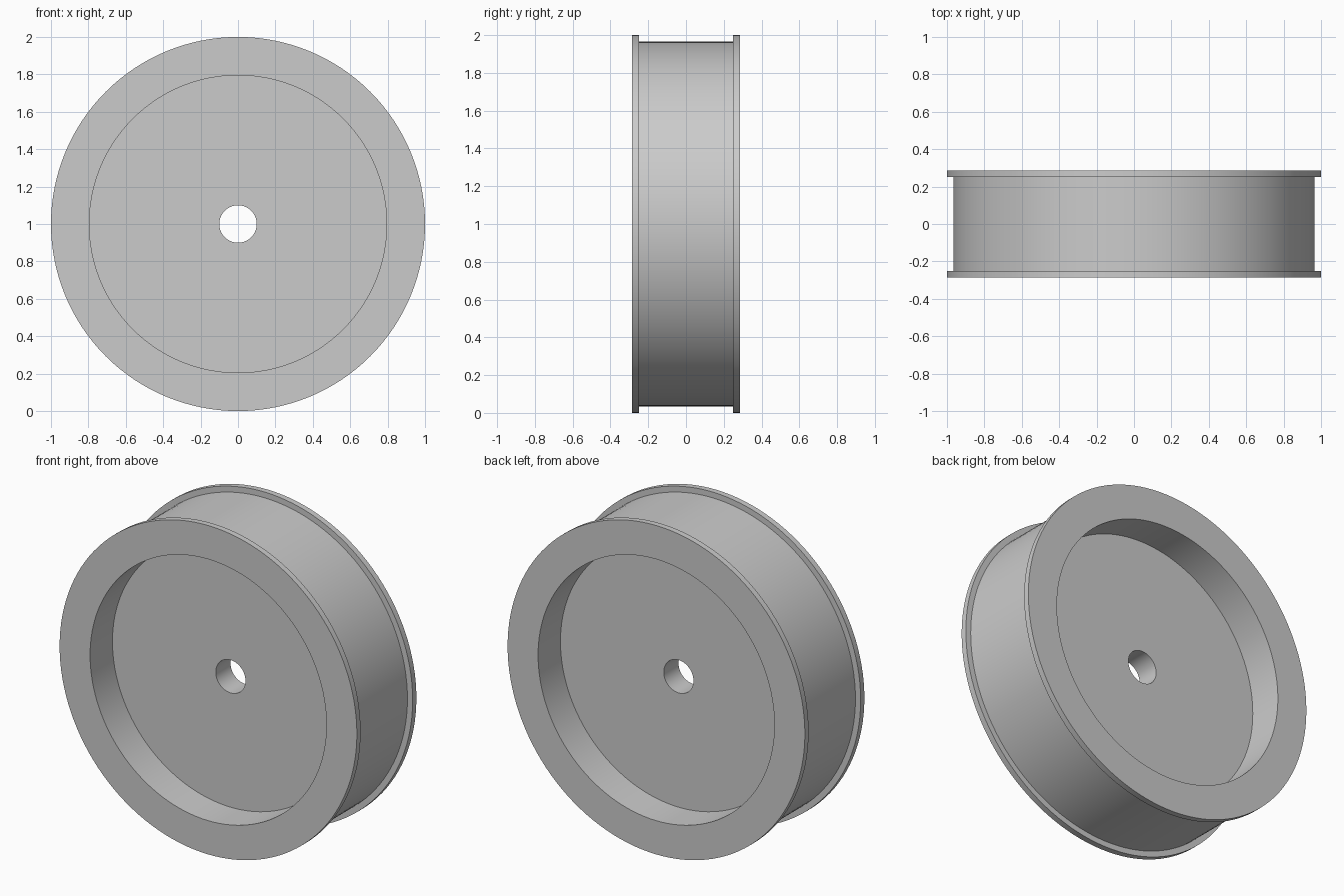
import bpy
import bmesh
import math
from mathutils import Matrix, Vector

cube = bpy.data.objects.get("Cube")
if cube:
    bpy.data.objects.remove(cube, do_unlink=True)

SEGMENTS = 128
RIM, DRUM, RECESS, BORE = 1.0, 0.965, 0.795, 0.1
HALF_WIDTH, HALF_DRUM, HALF_WEB = 0.286, 0.25, 0.071

grey = bpy.data.materials.new("plain_grey")
grey.use_nodes = True
colour = (0.6, 0.6, 0.6, 1)
grey.diffuse_color = colour
grey.node_tree.nodes["Principled BSDF"].inputs["Base Color"].default_value = colour

# Half of the cross-section as (radius, y), mirrored to close the loop
half = [(BORE, HALF_WEB), (RECESS, HALF_WEB), (RECESS, HALF_WIDTH),
        (RIM, HALF_WIDTH), (RIM, HALF_DRUM), (DRUM, HALF_DRUM)]
profile = half + [(r, -y) for r, y in reversed(half)]

# Spin the section around the axle
bm = bmesh.new()
verts = [bm.verts.new((r, y, 0)) for r, y in profile]
edges = [bm.edges.new((v, verts[(i + 1) % len(verts)])) for i, v in enumerate(verts)]
bmesh.ops.spin(bm, geom=verts + edges, cent=(0, 0, 0), axis=(0, 1, 0),
               angle=math.tau, steps=SEGMENTS, use_merge=True)
bmesh.ops.remove_doubles(bm, verts=bm.verts, dist=1e-5)
bmesh.ops.recalc_face_normals(bm, faces=bm.faces)
bmesh.ops.transform(bm, matrix=Matrix.Translation(Vector((0, 0, RIM))), verts=bm.verts)

mesh = bpy.data.meshes.new("flanged_wheel")
bm.to_mesh(mesh)
bm.free()
mesh.materials.append(grey)
wheel = bpy.data.objects.new("flanged_wheel", mesh)
bpy.context.collection.objects.link(wheel)

# Smooth round walls, keep rims crisp
bpy.ops.object.select_all(action="DESELECT")
wheel.select_set(True)
bpy.context.view_layer.objects.active = wheel
bpy.ops.object.shade_smooth_by_angle(angle=math.radians(30))
